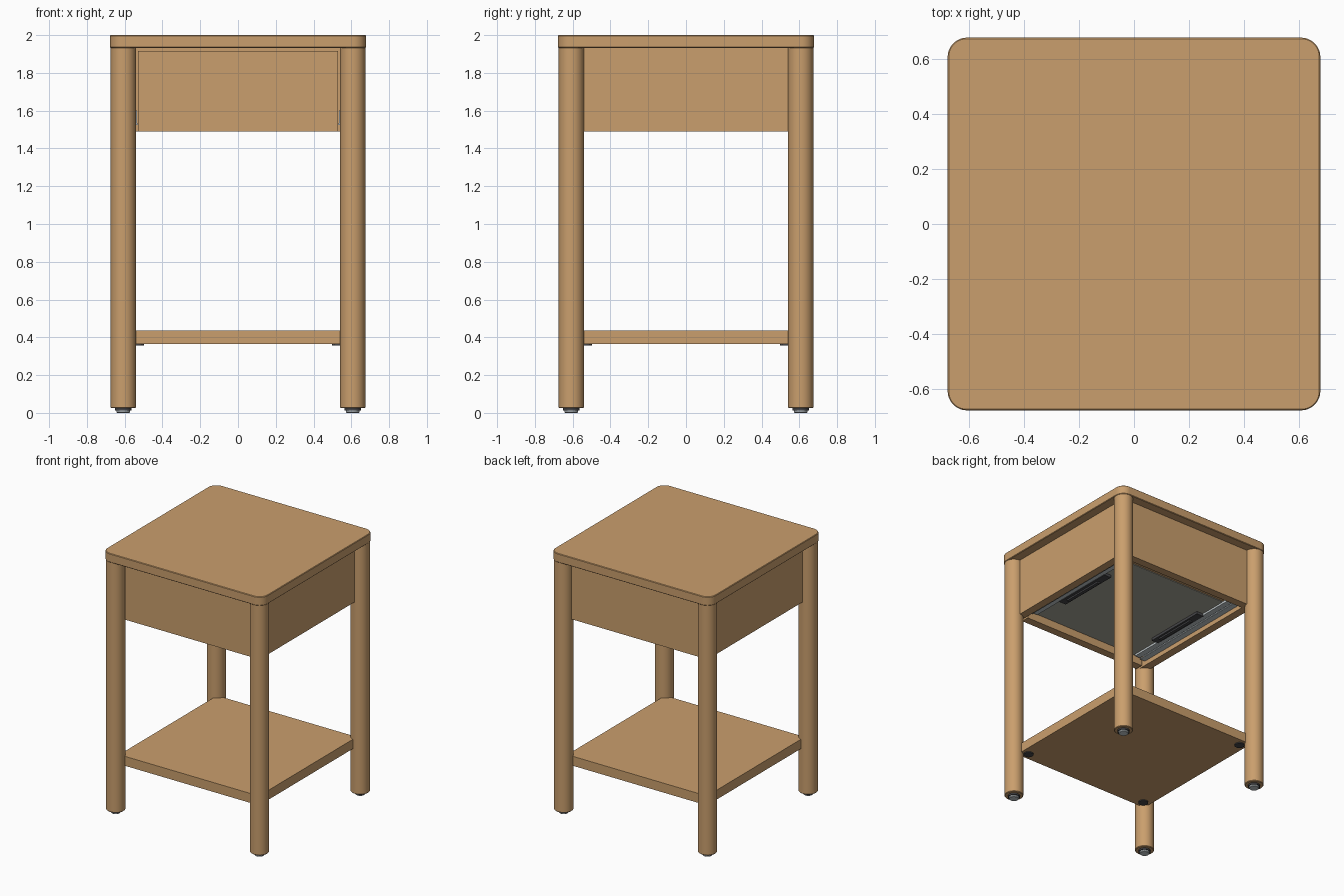
import bpy, bmesh, math

if "Cube" in bpy.data.objects:
    bpy.data.objects.remove(bpy.data.objects["Cube"])


def mat(name, rgb):
    m = bpy.data.materials.new(name)
    m.diffuse_color = (*rgb, 1)
    m.use_nodes = True
    m.node_tree.nodes["Principled BSDF"].inputs["Base Color"].default_value = m.diffuse_color
    return m


OAK = mat("oak", (0.59, 0.345, 0.153))
PANEL = mat("warm_grey_panel", (0.40, 0.39, 0.33))
STEEL = mat("steel", (0.55, 0.60, 0.62))
DARK = mat("dark_plastic", (0.06, 0.06, 0.065))


def finish(bm, name, m, smooth=False):
    me = bpy.data.meshes.new(name)
    bm.to_mesh(me)
    bm.free()
    ob = bpy.data.objects.new(name, me)
    bpy.context.collection.objects.link(ob)
    me.materials.append(m)
    if smooth:
        bpy.ops.object.select_all(action='DESELECT')
        bpy.context.view_layer.objects.active = ob
        ob.select_set(True)
        bpy.ops.object.shade_smooth_by_angle(angle=math.radians(35))
    return ob


def box(name, x, y, z, m):
    """Box from (min, max) pairs."""
    bm = bmesh.new()
    bmesh.ops.create_cube(bm, size=1)
    for v in bm.verts:
        v.co = [(a + b) / 2 + c * (b - a) for (a, b), c in zip((x, y, z), v.co)]
    return finish(bm, name, m)


def lathe(name, cx, cy, profile, m, n=48):
    """Closed turned solid from (radius, height) points, bottom to top."""
    bm = bmesh.new()
    rings = [[bm.verts.new((cx + r * math.cos(2 * math.pi * i / n),
                            cy + r * math.sin(2 * math.pi * i / n), z))
              for i in range(n)] for r, z in profile]
    for a, b in zip(rings, rings[1:]):
        for i in range(n):
            j = (i + 1) % n
            bm.faces.new((a[i], a[j], b[j], b[i]))
    bm.faces.new(rings[0][::-1])
    bm.faces.new(rings[-1])
    return finish(bm, name, m, True)


def rounded_slab(name, half, r, z0, z1, ease, m, n=12):
    """Square slab with round corners and slightly eased edges."""
    bm = bmesh.new()
    rings = []
    for off, z in ((ease, z0), (0, z0 + ease), (0, z1 - ease), (ease, z1)):
        ring = []
        for k, (sx, sy) in enumerate(((1, 1), (-1, 1), (-1, -1), (1, -1))):
            for i in range(n + 1):
                a = math.pi / 2 * (k + i / n)
                ring.append(bm.verts.new((sx * (half - r) + (r - off) * math.cos(a),
                                          sy * (half - r) + (r - off) * math.sin(a), z)))
        rings.append(ring)
    for a, b in zip(rings, rings[1:]):
        for i in range(len(a)):
            j = (i + 1) % len(a)
            bm.faces.new((a[i], a[j], b[j], b[i]))
    bm.faces.new(rings[0][::-1])
    bm.faces.new(rings[-1])
    return finish(bm, name, m, True)


LEG, OUT, INN = 0.607, 0.607, 0.545

# Table top and lower shelf
rounded_slab("table_top", 0.677, 0.07, 1.932, 2.0, 0.004, OAK)
box("lower_shelf", (-0.59, 0.59), (-0.59, 0.59), (0.365, 0.437), OAK)

# Legs, levelling feet and shelf fixings
for sx, side in ((-1, "left"), (1, "right")):
    for sy, end in ((-1, "front"), (1, "back")):
        tag = f"{end}_{side}"
        x, y = sx * LEG, sy * LEG
        lathe(f"leg_{tag}", x, y, [(0.063, 0.025), (0.067, 0.029), (0.067, 1.932)], OAK)
        lathe(f"foot_collar_{tag}", x, y, [(0.043, 0.013), (0.043, 0.026)], DARK, 32)
        lathe(f"foot_pad_{tag}", x, y, [(0.032, 0.0), (0.036, 0.004), (0.036, 0.014)], STEEL, 32)
        lathe(f"shelf_fixing_{tag}", sx * 0.533, sy * 0.533,
              [(0.035, 0.357), (0.035, 0.366)], DARK, 32)

# Fixed case: sides and back
for s, side in ((-1, "left"), (1, "right")):
    box(f"side_panel_{side}", sorted((s * INN, s * OUT)), (-0.6, 0.6), (1.49, 1.933), OAK)
box("back_panel", (-0.59, 0.59), (INN, OUT), (1.49, 1.933), OAK)

# Drawer: front, box walls, bottom
box("drawer_front", (-0.53, 0.53), (-OUT, -INN), (1.49, 1.915), OAK)
for s, side in ((-1, "left"), (1, "right")):
    box(f"drawer_side_{side}", sorted((s * 0.47, s * 0.50)), (-INN, 0.47), (1.555, 1.85), OAK)
box("drawer_back", (-0.47, 0.47), (0.44, 0.47), (1.555, 1.85), OAK)
box("drawer_bottom", (-0.47, 0.47), (-INN, 0.44), (1.55, 1.565), PANEL)

# Drawer slides with their catches
for s, side in ((-1, "left"), (1, "right")):
    box(f"slide_channel_{side}", sorted((s * 0.455, s * 0.50)), (-0.53, 0.50), (1.535, 1.553), STEEL)
    box(f"slide_bracket_{side}", sorted((s * 0.50, s * 0.546)), (-0.53, 0.52), (1.525, 1.533), STEEL)
    box(f"slide_wall_{side}", sorted((s * 0.535, s * 0.546)), (-0.53, 0.52), (1.53, 1.60), STEEL)
    box(f"slide_catch_{side}", sorted((s * 0.40, s * 0.46)), (-0.28, 0.22), (1.53, 1.551), DARK)
    box(f"catch_lever_{side}", sorted((s * 0.415, s * 0.44)), (-0.22, 0.12), (1.518, 1.531), DARK)
